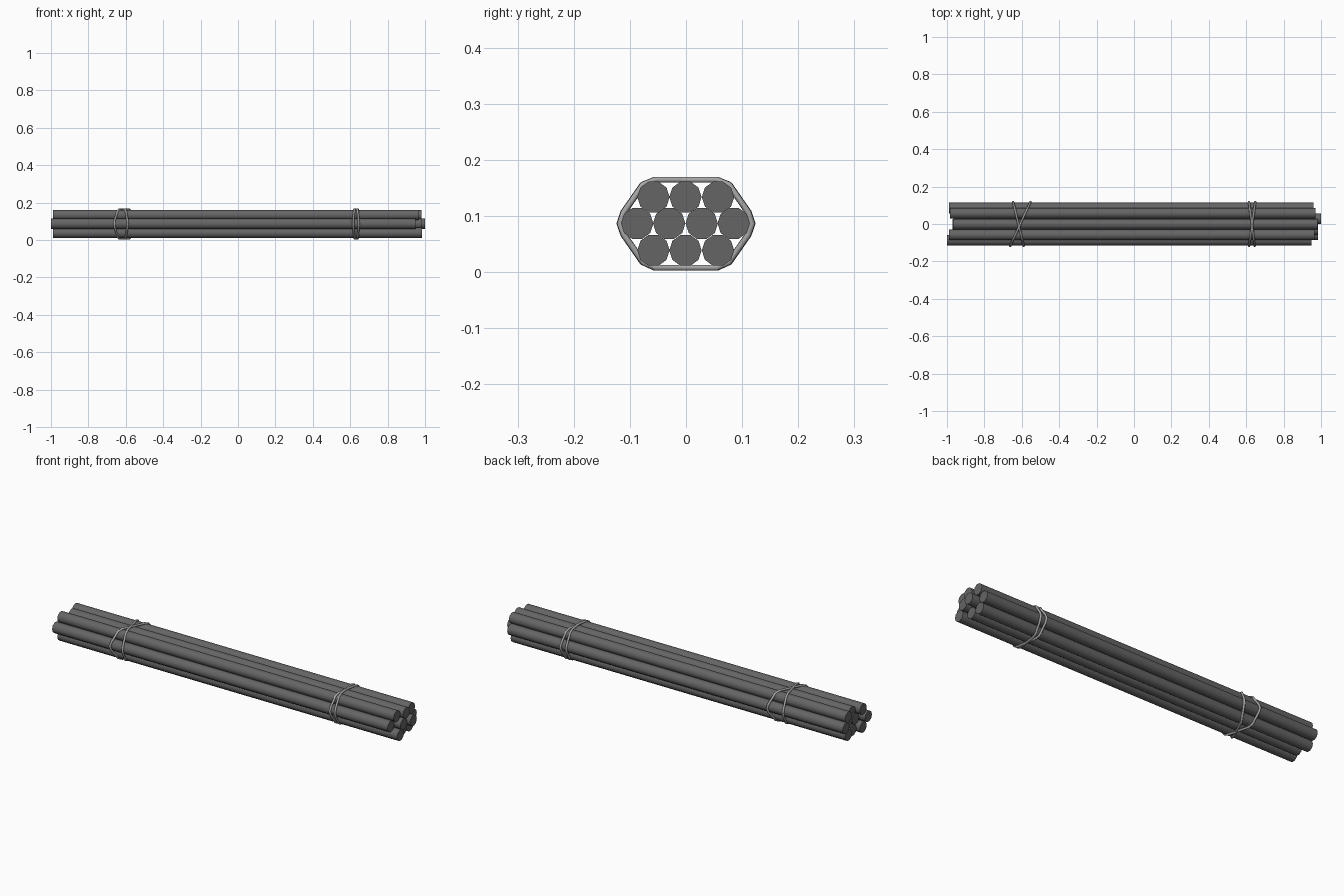
import bpy, math
from mathutils import Matrix

if "Cube" in bpy.data.objects:
    bpy.data.objects.remove(bpy.data.objects["Cube"])


def material(name, value):
    m = bpy.data.materials.new(name)
    m.diffuse_color = (value, value, value, 1)
    m.use_nodes = True
    m.node_tree.nodes["Principled BSDF"].inputs["Base Color"].default_value = m.diffuse_color
    return m


dark = material("dark iron", 0.13)
light = material("pale wire", 0.38)

# Stacked rods: y, z, left end, right end
R = 0.0288
rods = [
    (-0.058, 0.039, -0.99, 0.985), (-0.001, 0.039, -0.97, 0.96), (0.057, 0.039, -0.985, 0.96),
    (-0.087, 0.087, -1.00, 0.95), (-0.030, 0.087, -0.965, 0.985),
    (0.028, 0.087, -0.965, 1.00), (0.085, 0.087, -0.99, 0.96),
    (-0.058, 0.134, -0.99, 0.965), (-0.001, 0.134, -0.965, 0.98), (0.057, 0.134, -0.985, 0.97),
]
for i, (y, z, x0, x1) in enumerate(rods):
    bpy.ops.mesh.primitive_cylinder_add(vertices=10, radius=R, depth=x1 - x0)
    rod = bpy.context.object
    rod.name = f"rod_{i + 1}"
    # lay along x with a corner pointing sideways
    rod.data.transform(Matrix.Rotation(math.pi / 2, 4, 'Y'))
    rod.location = ((x0 + x1) / 2, y, z)
    rod.data.materials.append(dark)
    bpy.ops.object.shade_smooth_by_angle(angle=math.radians(40))

# Wire ties: a six-sided loop around the bundle, slanted along x
half = [(0.055, 0.165), (0.077, 0.156), (0.111, 0.107), (0.118, 0.087),
        (0.111, 0.067), (0.077, 0.018), (0.055, 0.008)]
outline = half + [(-y, z) for y, z in reversed(half)]


def tie(name, cx, slant):
    curve = bpy.data.curves.new(name, 'CURVE')
    curve.dimensions = '3D'
    curve.bevel_depth = 0.006
    curve.bevel_resolution = 1
    s = curve.splines.new('POLY')
    s.points.add(len(outline) - 1)
    for p, (y, z) in zip(s.points, outline):
        p.co = (cx + slant * y, y, z, 1)
    s.use_cyclic_u = True
    curve.materials.append(light)
    bpy.context.collection.objects.link(bpy.data.objects.new(name, curve))


tie("left_tie_a", -0.608, 0.46)
tie("left_tie_b", -0.618, -0.24)
tie("right_tie_a", 0.632, 0.14)
tie("right_tie_b", 0.630, -0.13)
